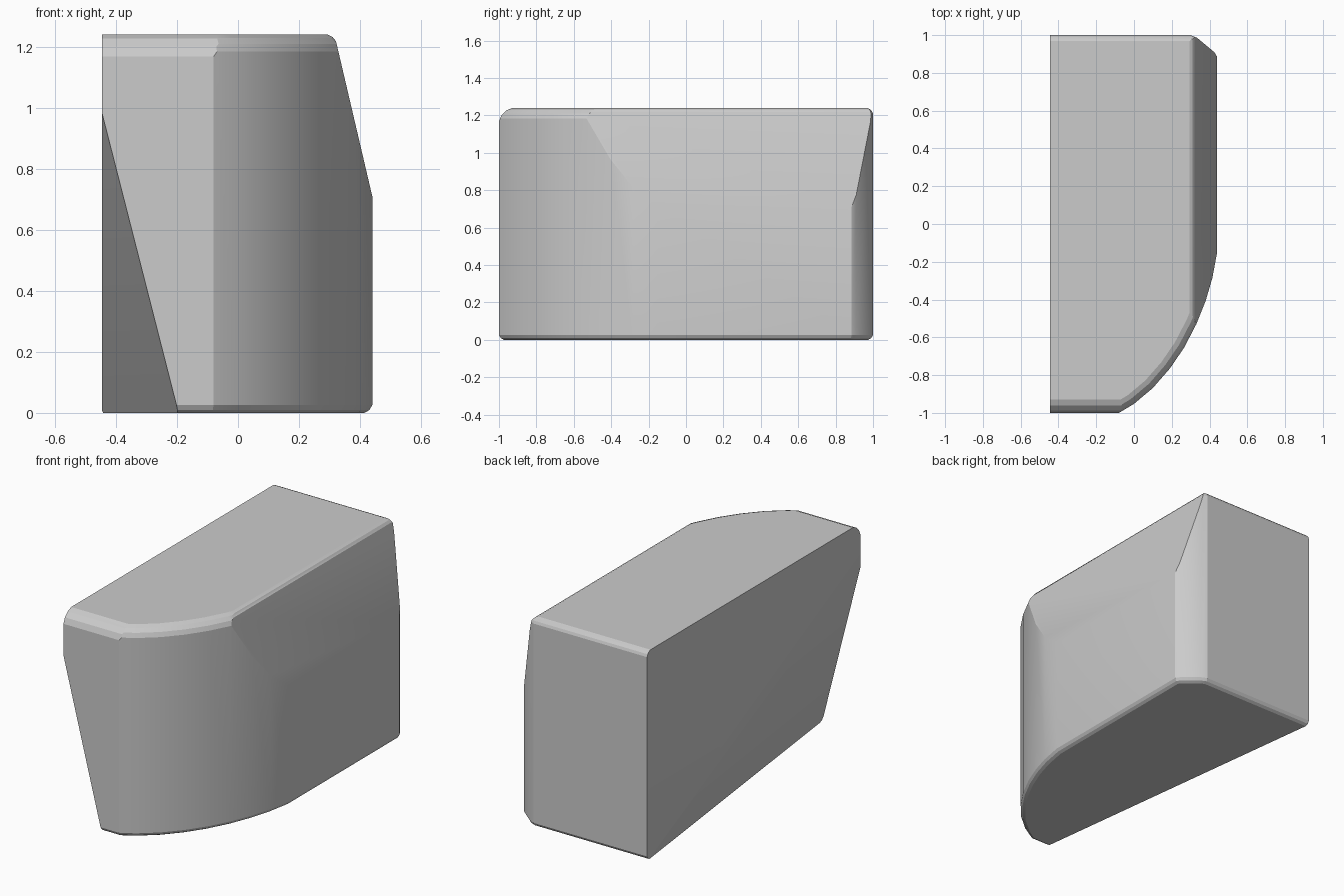
import bpy, bmesh, math
from mathutils import Vector as V

if "Cube" in bpy.data.objects:
    bpy.data.objects.remove(bpy.data.objects["Cube"])

H = 1.24
bm = bmesh.new()
bmesh.ops.create_cube(bm, size=1)
for v in bm.verts:
    v.co = V((v.co.x * 0.885 - 0.0025, v.co.y * 2, (v.co.z + 0.5) * H))


def cut(n, d):
    """Keep the half-space n.p <= d and close the opening."""
    bmesh.ops.bisect_plane(bm, geom=bm.verts[:] + bm.edges[:] + bm.faces[:],
                           dist=1e-6, plane_co=n * d, plane_no=n, clear_outer=True)
    rim = [e for e in bm.edges if e.is_boundary]
    if rim:
        bmesh.ops.holes_fill(bm, edges=rim, sides=0)


def round_edge(n1, d1, n2, d2, r, steps):
    """Facet the edge between two planes with planes tangent to an arc."""
    k = n1.dot(n2)
    p, q = d1 - r, d2 - r
    c = n1 * ((p - k * q) / (1 - k * k)) + n2 * ((q - k * p) / (1 - k * k))
    for i in range(1, steps + 1):
        t = i / (steps + 1)
        ang = n1.angle(n2)
        m = (n1 * math.sin((1 - t) * ang) + n2 * math.sin(t * ang)).normalized()
        cut(m, m.dot(c) + r)


# plan outline: front, curved front corner, right side, chamfered back corner, back
outline = [(-0.445, -1), (-0.08, -1), (0.0, -0.952), (0.1, -0.868), (0.19, -0.765),
           (0.265, -0.655), (0.33, -0.53), (0.38, -0.405), (0.415, -0.285), (0.44, -0.15),
           (0.44, 0.885), (0.425, 0.91), (0.335, 0.985), (0.30, 1.0), (-0.445, 1.0)]
walls = []
for a, b in zip(outline, outline[1:]):
    n = V((b[1] - a[1], a[0] - b[0], 0)).normalized()
    walls.append((n, n.dot(V((a[0], a[1], 0)))))
for n, d in walls:
    cut(n, d)

# sloping upper right side
slope = V((0.47, 0, 0.11)).normalized()
slope_d = slope.dot(V((0.44, 0, 0.71)))
cut(slope, slope_d)

# rounded top and bottom rims
up, down = V((0, 0, 1)), V((0, 0, -1))
for i, (n, d) in enumerate(walls):
    top_r = 0.09 if i == 0 else 0.07 if i < 9 else 0.04
    round_edge(n, d, up, H, top_r, 3)
    round_edge(n, d, down, 0, 0.035, 2)
round_edge(slope, slope_d, up, H, 0.04, 2)

# slanted cut across the lower left side
a, b, c = V((-0.445, 1, 0)), V((-0.445, -1, 0.98)), V((-0.195, -1, 0))
n = (b - a).cross(c - a).normalized()
if n.x > 0:
    n = -n
cut(n, n.dot(a))

bmesh.ops.remove_doubles(bm, verts=bm.verts[:], dist=0.0004)
bmesh.ops.recalc_face_normals(bm, faces=bm.faces[:])
mesh = bpy.data.meshes.new("block")
bm.to_mesh(mesh)
bm.free()

block = bpy.data.objects.new("rounded_block", mesh)
bpy.context.collection.objects.link(block)
grey = bpy.data.materials.new("light grey")
grey.diffuse_color = (0.6, 0.6, 0.6, 1)
grey.use_nodes = True
grey.node_tree.nodes["Principled BSDF"].inputs["Base Color"].default_value = grey.diffuse_color
mesh.materials.append(grey)

bpy.context.view_layer.objects.active = block
block.select_set(True)
bpy.ops.object.shade_smooth_by_angle(angle=math.radians(20))
